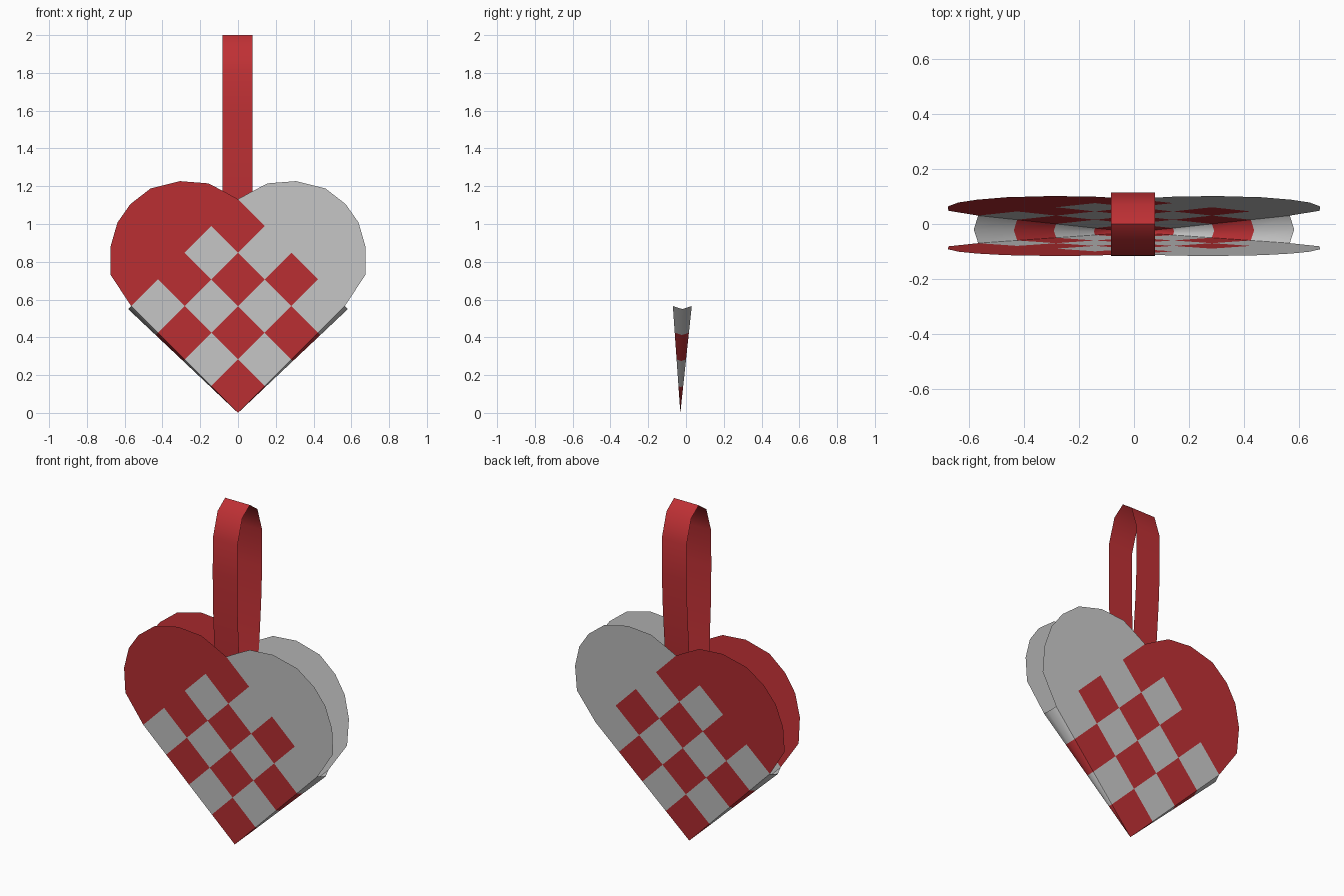
import bpy, bmesh, math

if "Cube" in bpy.data.objects:
    bpy.data.objects.remove(bpy.data.objects["Cube"])

S = 0.1414          # half diagonal of one woven square
N = 4               # squares per side

red = bpy.data.materials.new("red_paper")
red.diffuse_color = (0.52, 0.03, 0.035, 1)
red.use_nodes = True
red.node_tree.nodes["Principled BSDF"].inputs["Base Color"].default_value = red.diffuse_color


def front_y(z):
    return -0.03 - 0.07 * z


def back_y(z):
    return -0.03 + 0.107 * z


def make(name, faces, colour):
    """Build one paper part from a list of polygons, welding shared corners."""
    bm = bmesh.new()
    for f in faces:
        bm.faces.new([bm.verts.new(p) for p in f])
    bmesh.ops.remove_doubles(bm, verts=bm.verts, dist=0.0005)
    me = bpy.data.meshes.new(name)
    bm.to_mesh(me)
    bm.free()
    ob = bpy.data.objects.new(name, me)
    bpy.context.collection.objects.link(ob)
    if colour == "red":
        me.materials.append(red)
    bpy.ops.object.select_all(action='DESELECT')
    ob.select_set(True)
    bpy.context.view_layer.objects.active = ob
    bpy.ops.object.shade_smooth_by_angle(angle=math.radians(50))


# Rounded lobe outline (right side), from the outer corner up to the notch
LOBE = [(4 * S, 4 * S), (0.674, 0.73), (0.675, 0.88), (0.638, 1.008), (0.57, 1.105),
        (0.463, 1.188), (0.308, 1.227), (0.157, 1.215), (0.07, 1.17), (0, 8 * S)]


def panel_polys(colour):
    """Flat (x, z) polygons of one colour: woven squares plus that colour's lobe."""
    parity = 0 if colour == "red" else 1
    polys = [[((a - b) * S, (a + b) * S) for a, b in
              ((i, j), (i + 1, j), (i + 1, j + 1), (i, j + 1))]
             for i in range(N) for j in range(N) if (i + j) % 2 == parity]
    polys.append([(-x, z) for x, z in reversed(LOBE)] if colour == "red" else LOBE)
    return polys


def edge_row(k, side):
    """Corners across the folded side strip at step k: front, middle, back."""
    x = z = k * S
    b = 0.016 * k / N
    yf, yb = front_y(z), back_y(z)
    return [(side * x, yf, z), (side * (x + b), (yf + yb) / 2, max(z - b, 0)), (side * x, yb, z)]


def side_faces(colour):
    """Folded strips that join front and back along the lower edges."""
    faces = []
    for side in (1, -1):
        for k in range(0 if colour == "red" else 1, N, 2):
            lo, hi = edge_row(k, side), edge_row(k + 1, side)
            for m in range(2):
                f = [lo[m], lo[m + 1], hi[m + 1], hi[m]]
                if k == 0:                       # strips meet in a point at the tip
                    f = [lo[0], hi[m + 1], hi[m]]
                faces.append(f if side == 1 else f[::-1])
    return faces


# Woven front and back panels and folded sides, one part per colour
for colour in ("red", "grey"):
    polys = panel_polys(colour)
    make(f"front_panel_{colour}", [[(x, front_y(z), z) for x, z in p] for p in polys], colour)
    make(f"back_panel_{colour}", [[(x, back_y(z), z) for x, z in reversed(p)] for p in polys], colour)
    make(f"side_folds_{colour}", side_faces(colour), colour)

# Handle: a paper strip looped from inside the front to inside the back
LOOP = [(-0.085, 0.94), (-0.1, 1.15), (-0.113, 1.4), (-0.116, 1.6), (-0.114, 1.81),
        (-0.07, 1.95), (0, 2.0), (0.07, 1.95), (0.114, 1.81), (0.114, 1.6),
        (0.105, 1.4), (0.088, 1.17), (0.062, 0.94)]
XL, XR = -0.083, 0.077
make("handle", [[(XL, *p), (XR, *p), (XR, *q), (XL, *q)] for p, q in zip(LOOP, LOOP[1:])], "red")
